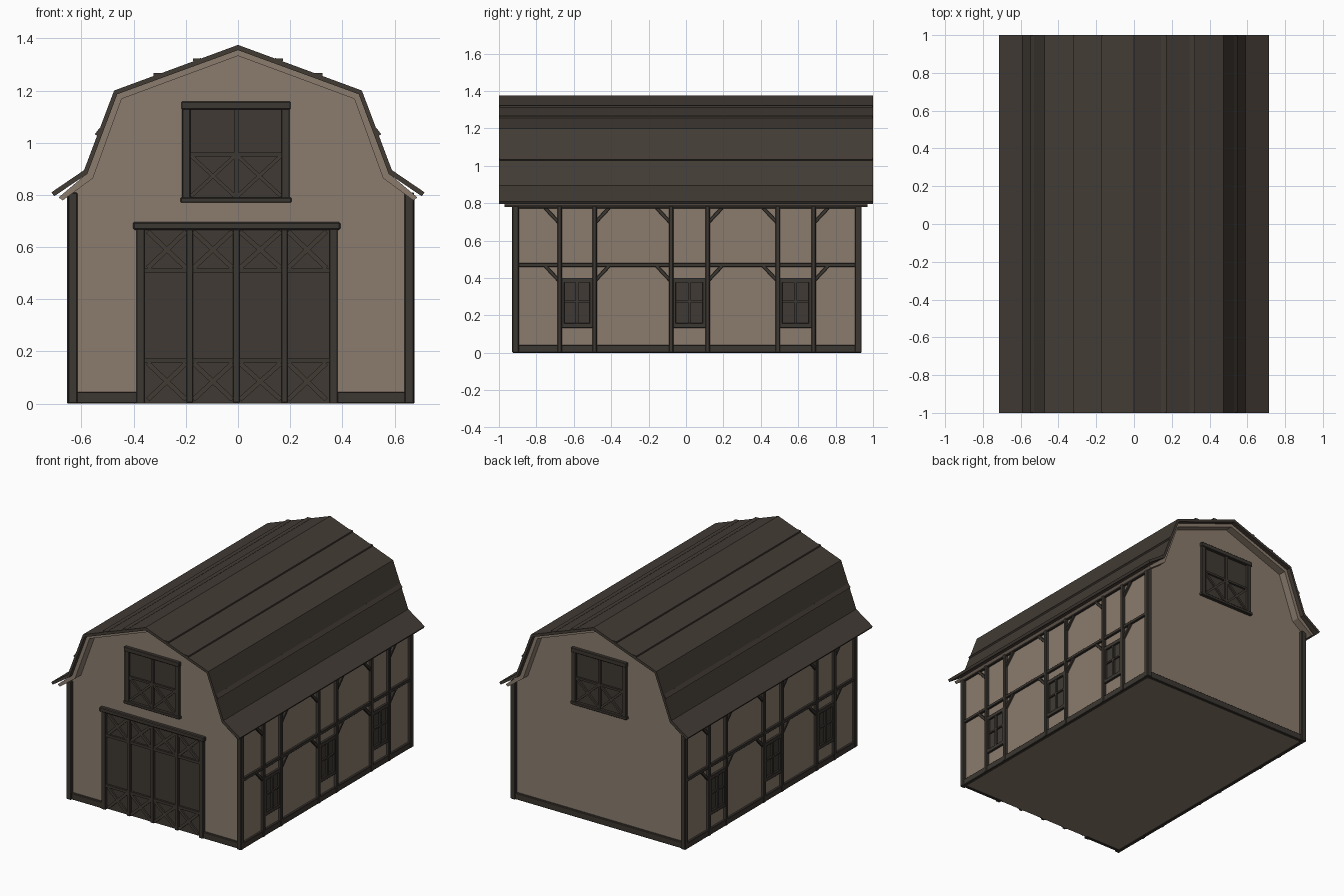
import bpy, bmesh, math
from mathutils import Matrix, Vector

cube = bpy.data.objects.get("Cube")
if cube:
    bpy.data.objects.remove(cube, do_unlink=True)


def material(name, rgb):
    m = bpy.data.materials.new(name)
    m.use_nodes = True
    m.diffuse_color = (*rgb, 1)
    m.node_tree.nodes["Principled BSDF"].inputs["Base Color"].default_value = (*rgb, 1)
    return m


PLASTER = material("tan_plaster", (0.256, 0.202, 0.154))
TIMBER = material("dark_timber", (0.045, 0.038, 0.031))
PLANK = material("dark_planks", (0.05, 0.042, 0.034))
ROOF = material("brown_roof", (0.055, 0.044, 0.035))


def finish(name, bm, mat, bevel=0):
    bmesh.ops.recalc_face_normals(bm, faces=bm.faces)
    mesh = bpy.data.meshes.new(name)
    bm.to_mesh(mesh)
    bm.free()
    mesh.materials.append(mat)
    ob = bpy.data.objects.new(name, mesh)
    bpy.context.collection.objects.link(ob)
    if bevel:
        mod = ob.modifiers.new("worn_edges", "BEVEL")
        mod.width = bevel
        mod.segments = 1


def extrude(name, profile, y0, y1, mat):
    """Extrude an x-z outline along y."""
    bm = bmesh.new()
    face = bm.faces.new([bm.verts.new((x, y0, z)) for x, z in profile])
    new = bmesh.ops.extrude_face_region(bm, geom=[face])["geom"]
    bmesh.ops.translate(bm, vec=(0, y1 - y0, 0),
                        verts=[v for v in new if isinstance(v, bmesh.types.BMVert)])
    finish(name, bm, mat)


def facade(u, origin):
    """Frame with u along the wall, v up and w pointing outwards."""
    u, v = Vector(u), Vector((0, 0, 1))
    m = Matrix((u, v, u.cross(v))).transposed().to_4x4()
    m.translation = origin
    return m


def beams(name, frame, items, depth, mat, bevel=0.003):
    """Join straight beams (u0, v0, u1, v1, width) lying on a facade."""
    bm = bmesh.new()
    sunk = 0.01
    for u0, v0, u1, v1, width in items:
        length = math.hypot(u1 - u0, v1 - v0)
        place = (Matrix.Translation(((u0 + u1) / 2, (v0 + v1) / 2, (depth - sunk) / 2))
                 @ Matrix.Rotation(math.atan2(v1 - v0, u1 - u0), 4, "Z")
                 @ Matrix.Diagonal((length, width, depth + sunk, 1)))
        bmesh.ops.create_cube(bm, size=1, matrix=frame @ place)
    finish(name, bm, mat, bevel)


def cross(u0, v0, u1, v1, width):
    return [(u0, v0, u1, v1, width), (u0, v1, u1, v0, width)]


def mirrored(half):
    """Complete a half outline, from right eave to ridge, on the left."""
    return half + [(-x, z) for x, z in reversed(half[:-1])]


FRONT = facade((1, 0, 0), (0, -0.905, 0))
BACK = facade((-1, 0, 0), (0, 0.917, 0))
RIGHT = facade((0, 1, 0), (0.657, 0, 0))
LEFT = facade((0, -1, 0), (-0.636, 0, 0))

# Plastered body with its floor
gable = [(0.657, 0.003), (0.657, 0.815), (0.57, 0.88), (0.455, 1.175), (0, 1.345),
         (-0.455, 1.175), (-0.57, 0.88), (-0.636, 0.83), (-0.636, 0.003)]
extrude("barn_walls", gable, -0.905, 0.917, PLASTER)

# Roof shell and the plastered lining under it
outer = [(0.715, 0.81), (0.59, 0.895), (0.475, 1.2), (0, 1.375)]
inner = [(0.705, 0.795), (0.578, 0.88), (0.463, 1.186), (0, 1.355)]
liner_top = [(0.688, 0.79)] + [(x, z + 0.003) for x, z in inner[1:]]
liner_low = [(0.672, 0.779), (0.556, 0.864), (0.446, 1.168), (0, 1.333)]
extrude("roof", mirrored(outer) + mirrored(inner)[::-1], -1, 1, ROOF)
extrude("roof_lining", mirrored(liner_top) + mirrored(liner_low)[::-1],
        -0.97, 0.97, PLASTER)

# Overlapping roof laps, lifted at their lower edge
bm = bmesh.new()
for seg, t in ((2, 0.35), (2, 0.67), (1, 0.48)):
    a, b = Vector(outer[seg]), Vector(outer[seg + 1])
    for side in (-1, 1):
        p, d = a.lerp(b, t), b - a
        slope = math.atan2(d.y, side * d.x) + side * 0.3
        bmesh.ops.create_cube(bm, size=1, matrix=Matrix.Translation((side * p.x, 0, p.y))
                              @ Matrix.Rotation(-slope, 4, "Y")
                              @ Matrix.Diagonal((0.03, 1.996, 0.012, 1)))
finish("roof_laps", bm, ROOF)

# Corner posts
bm = bmesh.new()
for x in (-0.634, 0.657):
    for y in (-0.911, 0.921):
        bmesh.ops.create_cube(bm, size=1, matrix=Matrix.Translation((x, y, 0.405))
                              @ Matrix.Diagonal((0.036, 0.036, 0.81, 1)))
finish("corner_posts", bm, TIMBER, 0.004)

# Half-timbered long sides
PAIRS = ((-0.676, -0.489), (-0.08, 0.115), (0.49, 0.682))
for label, frame in (("right", RIGHT), ("left", LEFT)):
    beams(label + "_sill", frame, [(-0.91, 0.021, 0.91, 0.021, 0.042)], 0.015, TIMBER)
    beams(label + "_rails", frame, [(-0.91, 0.47, 0.91, 0.47, 0.022),
                                    (-0.91, 0.785, 0.91, 0.785, 0.028)], 0.015, TIMBER)
    posts, braces, panes, frames, bars = [], [], [], [], []
    for a, b in PAIRS:
        for u, out in ((a, -1), (b, 1)):
            posts.append((u, 0, u, 0.8, 0.024))
            braces += [(u, top - 0.083, u + out * 0.078, top, 0.018) for top in (0.775, 0.465)]
        mid = (a + b) / 2
        panes.append((a, 0.267, b, 0.267, 0.266))
        frames += [(a, 0.388, b, 0.388, 0.026), (a, 0.146, b, 0.146, 0.026)]
        frames += [(u, 0.146, u, 0.388, 0.016) for u in (a + 0.018, b - 0.018)]
        bars += [(mid, 0.15, mid, 0.38, 0.016), (a, 0.275, b, 0.275, 0.01)]
    beams(label + "_posts", frame, posts, 0.019, TIMBER)
    beams(label + "_braces", frame, braces, 0.013, TIMBER, 0.002)
    beams(label + "_window_panes", frame, panes, 0.002, PLANK, 0)
    beams(label + "_window_frames", frame, frames, 0.015, TIMBER, 0.002)
    beams(label + "_window_bars", frame, bars, 0.013, TIMBER, 0)

# Loft hatches on both gables
for label, frame in (("front", FRONT), ("back", BACK)):
    beams(label + "_hatch_planks", frame, [(-0.2, 0.96, 0.185, 0.96, 0.37)], 0.002, PLANK, 0)
    beams(label + "_hatch_frame", frame,
          [(-0.198, 0.78, -0.198, 1.14, 0.032), (0.182, 0.78, 0.182, 1.14, 0.032)],
          0.018, TIMBER)
    beams(label + "_hatch_lintels", frame,
          [(-0.217, 1.143, 0.202, 1.143, 0.03), (-0.22, 0.78, 0.205, 0.78, 0.02)],
          0.022, TIMBER)
    beams(label + "_hatch_bars", frame,
          [(-0.007, 0.79, -0.007, 1.13, 0.018), (-0.19, 0.955, 0.175, 0.955, 0.014)],
          0.015, TIMBER, 0)
    beams(label + "_hatch_braces", frame,
          cross(-0.18, 0.795, -0.012, 0.95, 0.014) + cross(-0.002, 0.795, 0.165, 0.95, 0.014),
          0.013, ROOF, 0)

# Large front door with crossed bands
beams("door_planks", FRONT, [(-0.37, 0.335, 0.36, 0.335, 0.66)], 0.002, PLANK, 0)
beams("door_frame", FRONT, [(u, 0, u, 0.68, 0.032) for u in (-0.374, 0.366)], 0.02, TIMBER)
beams("door_lintel", FRONT, [(-0.402, 0.681, 0.392, 0.681, 0.03)], 0.024, TIMBER, 0.005)
stiles = (-0.36, -0.185, -0.007, 0.178, 0.352)
beams("door_stiles", FRONT, [(u, 0.004, u, 0.67, 0.024) for u in stiles[1:-1]],
      0.017, TIMBER, 0.002)
beams("door_rails", FRONT, [(-0.36, z, 0.352, z, 0.018) for z in (0.51, 0.165)],
      0.015, TIMBER, 0)
door_braces = []
for a, b in zip(stiles, stiles[1:]):
    for low, high in ((0.015, 0.155), (0.52, 0.66)):
        door_braces += cross(a + 0.014, low, b - 0.014, high, 0.018)
beams("door_braces", FRONT, door_braces, 0.013, ROOF, 0)

# Gable sills
beams("front_sill", FRONT, [(-0.652, 0.023, -0.385, 0.023, 0.044),
                            (0.38, 0.023, 0.672, 0.023, 0.044)], 0.014, TIMBER)
beams("back_sill", BACK, [(-0.672, 0.023, 0.652, 0.023, 0.044)], 0.014, TIMBER)
